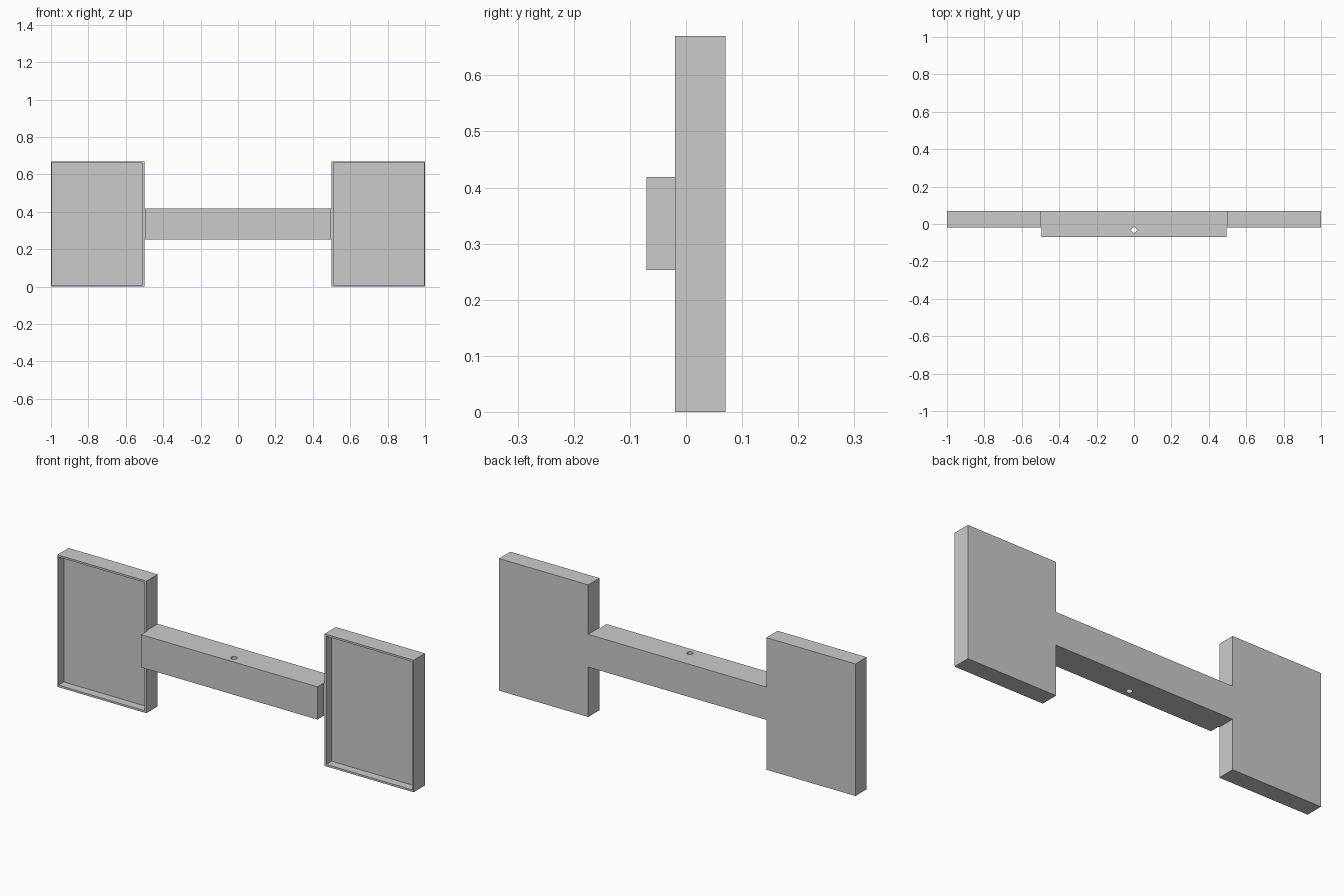
import bpy, bmesh

if "Cube" in bpy.data.objects:
    bpy.data.objects.remove(bpy.data.objects["Cube"])


def prism(name, outline, z0, z1):
    """Extrude a counter-clockwise xy outline from z0 to z1."""
    bm = bmesh.new()
    face = bm.faces.new([bm.verts.new((x, y, z0)) for x, y in outline])
    ext = bmesh.ops.extrude_face_region(bm, geom=[face])
    verts = [v for v in ext["geom"] if isinstance(v, bmesh.types.BMVert)]
    bmesh.ops.translate(bm, verts=verts, vec=(0, 0, z1 - z0))
    bmesh.ops.recalc_face_normals(bm, faces=bm.faces)
    mesh = bpy.data.meshes.new(name)
    bm.to_mesh(mesh)
    bm.free()
    ob = bpy.data.objects.new(name, mesh)
    bpy.context.collection.objects.link(ob)
    return ob


def box(name, x0, x1, y0, y1, z0, z1):
    return prism(name, [(x0, y0), (x1, y0), (x1, y1), (x0, y1)], z0, z1)


def boolean(target, tool, operation):
    """Apply a boolean and remove the tool object."""
    mod = target.modifiers.new("bool", "BOOLEAN")
    mod.operation, mod.object, mod.solver = operation, tool, "EXACT"
    bpy.context.view_layer.objects.active = target
    bpy.ops.object.modifier_apply(modifier=mod.name)
    bpy.data.objects.remove(tool)


FRONT, BACK, HEIGHT = -0.02, 0.07, 0.67

# Connecting bar: deep front block, slightly wider at the back where it meets the trays
half = [(0.495, -0.07), (0.495, FRONT), (0.505, FRONT), (0.505, BACK)]
outline = half + [(-x, y) for x, y in reversed(half)]
frame = prism("bar_with_trays", outline, 0.253, 0.419)

# Two shallow trays, recessed from the front
for x0, in0, in1 in ((-1.0, -0.994, -0.512), (0.5, 0.51, 0.994)):
    tray = box("tray", x0, x0 + 0.5, FRONT, BACK, 0, HEIGHT)
    boolean(tray, box("recess", in0, in1, -0.1, 0.023, 0.01, 0.66), "DIFFERENCE")
    boolean(frame, tray, "UNION")

# Vertical hole through the middle of the bar
bpy.ops.mesh.primitive_cylinder_add(vertices=32, radius=0.015, depth=1, location=(0, -0.032, 0.33))
boolean(frame, bpy.context.object, "DIFFERENCE")
